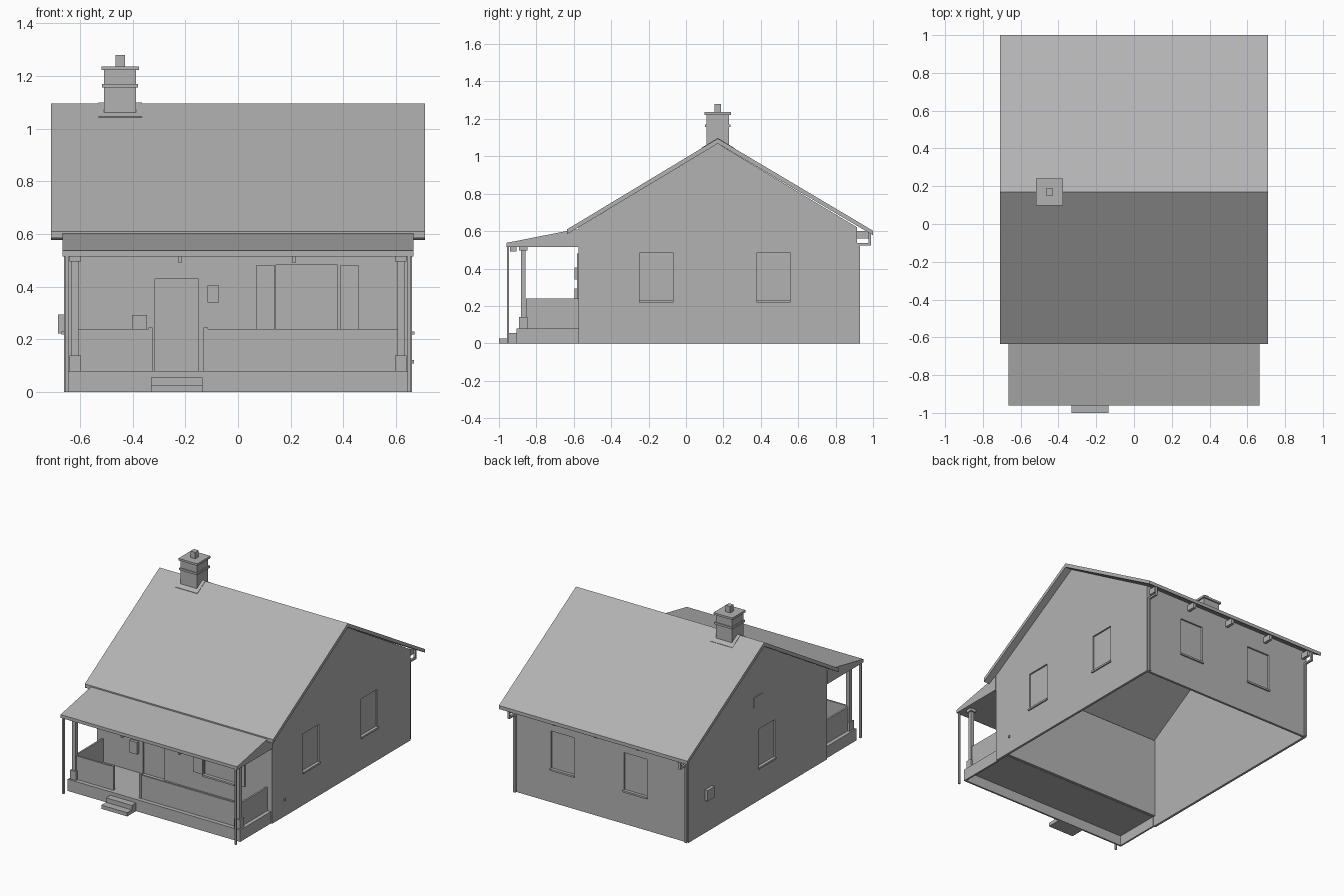
import bpy, bmesh
from mathutils import Vector

old = bpy.data.objects.get("Cube")
if old:
    bpy.data.objects.remove(old)

grey = bpy.data.materials.new("plain grey")
grey.use_nodes = True
COLOUR = (0.45, 0.45, 0.455, 1)
grey.diffuse_color = COLOUR
grey.node_tree.nodes["Principled BSDF"].inputs["Base Color"].default_value = COLOUR


def prism(name, profile, x0, x1):
    """Extrude a (y, z) outline from x0 to x1."""
    bm = bmesh.new()
    face = bm.faces.new([bm.verts.new((x0, y, z)) for y, z in profile])
    ext = bmesh.ops.extrude_face_region(bm, geom=[face])
    bmesh.ops.translate(bm, vec=Vector((x1 - x0, 0, 0)),
                        verts=[v for v in ext["geom"] if isinstance(v, bmesh.types.BMVert)])
    bmesh.ops.recalc_face_normals(bm, faces=bm.faces)
    mesh = bpy.data.meshes.new(name)
    bm.to_mesh(mesh)
    bm.free()
    mesh.materials.append(grey)
    obj = bpy.data.objects.new(name, mesh)
    bpy.context.collection.objects.link(obj)
    return obj


def box(name, x0, x1, y0, y1, z0, z1):
    return prism(name, [(y0, z0), (y1, z0), (y1, z1), (y0, z1)], x0, x1)


def cut(wall, *bounds):
    """Cut a box-shaped opening and keep the result."""
    cutter = box("opening_cutter", *bounds)
    mod = wall.modifiers.new("opening", "BOOLEAN")
    mod.operation, mod.solver, mod.object = "DIFFERENCE", "EXACT", cutter
    bpy.context.view_layer.update()
    mesh = bpy.data.meshes.new_from_object(
        wall.evaluated_get(bpy.context.evaluated_depsgraph_get()))
    wall.modifiers.clear()
    wall.data = mesh
    bpy.data.objects.remove(cutter)


W = 0.66               # half width of the house
T = 0.016              # wall thickness
FRONT, BACK = -0.575, 0.915
RIDGE = 0.17
SILL, HEAD = 0.23, 0.485
HALF = 0.088           # half width of a window

# Gable walls with windows
gable = [(FRONT, 0), (BACK, 0), (BACK, 0.62), (RIDGE, 1.068), (FRONT, 0.62)]
for side, s, centres in (("left", 1, (-0.158, 0.468)), ("right", -1, (0.075,))):
    wall = prism(side + "_gable_wall", gable, s * (W - T), s * W)
    for y in centres:
        cut(wall, s * (W - 0.05), s * (W + 0.05), y - HALF, y + HALF, SILL, HEAD)
        box(side + "_window_pane", s * (W - T), s * (W - 0.011), y - HALF, y + HALF, SILL, HEAD)
        box(side + "_window_sill", s * (W - T), s * (W + 0.01),
            y - HALF - 0.004, y + HALF + 0.004, SILL - 0.012, SILL)

# Back wall with windows
wall = box("back_wall", -W + T, W - T, BACK - T, BACK, 0, 0.62)
for x in (-0.26, 0.29):
    cut(wall, x - HALF, x + HALF, BACK - 0.05, BACK + 0.05, SILL, HEAD)
    box("back_window_pane", x - HALF, x + HALF, BACK - T, BACK - 0.011, SILL, HEAD)
    box("back_window_sill", x - HALF - 0.004, x + HALF + 0.004, BACK - T, BACK + 0.01, SILL - 0.012, SILL)

# Front wall with door, window and shutters
wall = box("front_wall", -W + T, W - T, FRONT, FRONT + T, 0.07, 0.62)
for name, x0, x1, z0, z1 in (("front_door", -0.315, -0.15, 0.08, 0.43),
                             ("front_window", 0.145, 0.375, 0.2, HEAD)):
    cut(wall, x0, x1, FRONT - 0.05, FRONT + 0.05, z0, z1)
    box(name, x0, x1, FRONT + 0.011, FRONT + T, z0, z1)
for x in (0.068, 0.386):
    box("window_shutter", x, x + 0.073, FRONT - 0.008, FRONT, 0.2, 0.48)
box("front_window_sill", 0.14, 0.38, FRONT - 0.012, FRONT + T, 0.188, 0.2)
box("porch_lamp", -0.115, -0.073, FRONT - 0.02, FRONT, 0.34, 0.405)
box("mail_box", -0.402, -0.345, FRONT - 0.02, FRONT, 0.21, 0.292)

# Main roof
prism("main_roof", [(-0.635, 0.584), (-0.635, 0.61), (RIDGE, 1.095), (1.0, 0.602),
                    (1.0, 0.578), (RIDGE, 1.068)], -0.71, 0.71)

# Chimney
CX = -0.447
for name, r, z0, z1 in (("chimney_stack", 0.061, 1.0, 1.225), ("chimney_band", 0.068, 1.156, 1.17),
                        ("chimney_cap", 0.071, 1.222, 1.236), ("chimney_flue", 0.018, 1.236, 1.28)):
    box(name, CX - r, CX + r, RIDGE - r, RIDGE + r, z0, z1)
prism("chimney_flashing", [(RIDGE - 0.088, 1.038), (RIDGE - 0.088, 1.045), (RIDGE, 1.098),
                           (RIDGE + 0.088, 1.045), (RIDGE + 0.088, 1.038), (RIDGE, 1.09)],
      CX - 0.083, CX + 0.083)

# Porch roof and floor
prism("porch_roof", [(-0.96, 0.515), (-0.96, 0.537), (-0.62, 0.604), (FRONT, 0.61), (FRONT, 0.515)],
      -0.665, 0.665)
P, PF = 0.65, -0.905
box("porch_floor", -P, P, PF, FRONT, 0.068, 0.08)
box("porch_front_skirt", -P, P, PF, PF + 0.012, 0, 0.07)
box("lower_step", -0.33, -0.135, -1.0, PF, 0, 0.025)
box("upper_step", -0.33, -0.135, -0.95, PF, 0, 0.056)

# Porch parapets beside the entrance
for name, x0, x1 in (("right", -0.605, -0.335), ("left", -0.13, 0.605)):
    box(name + "_front_parapet", x0, x1, -0.876, -0.864, 0.08, 0.24)
for x in (-0.332, -0.122):
    box("entrance_post", x - 0.008, x + 0.008, -0.88, -0.86, 0.08, 0.246)

# Parts repeated on both sides
for s in (-1, 1):
    box("porch_side_skirt", s * (P - 0.012), s * P, PF, FRONT, 0, 0.07)
    box("side_parapet", s * 0.612, s * 0.624, -0.855, FRONT, 0.08, 0.24)
    for name, r, z0, z1 in (("column_base", 0.022, 0.08, 0.14), ("column_shaft", 0.013, 0.14, 0.495),
                            ("column_capital", 0.022, 0.495, 0.516)):
        c = s * 0.618
        box(name, c - r, c + r, -0.87 - r, -0.87 + r, z0, z1)
    box("front_downpipe", s * 0.643, s * 0.655, -0.958, -0.946, 0, 0.53)
    box("back_downpipe", s * 0.638, s * 0.652, BACK, BACK + 0.014, 0, 0.536)
    box("back_pipe_elbow", s * 0.638, s * 0.652, BACK, 0.99, 0.524, 0.537)
    box("back_pipe_inlet", s * 0.638, s * 0.652, 0.977, 0.99, 0.524, 0.592)

# Eave brackets
for x in (-0.22, 0.213):
    box("porch_roof_bracket", x - 0.006, x + 0.006, -0.94, -0.906, 0.49, 0.516)
for x in (-0.63, -0.315, 0, 0.315, 0.63):
    box("back_eave_bracket", x - 0.01, x + 0.01, BACK, 0.975, 0.56, 0.6)

# Small wall fittings
box("meter_box", -0.682, -W, 0.665, 0.74, 0.222, 0.295)
box("gable_vent", -0.664, -W, 0.115, 0.215, 0.65, 0.72)
box("outdoor_tap", W, 0.667, -0.448, -0.436, 0.108, 0.122)
